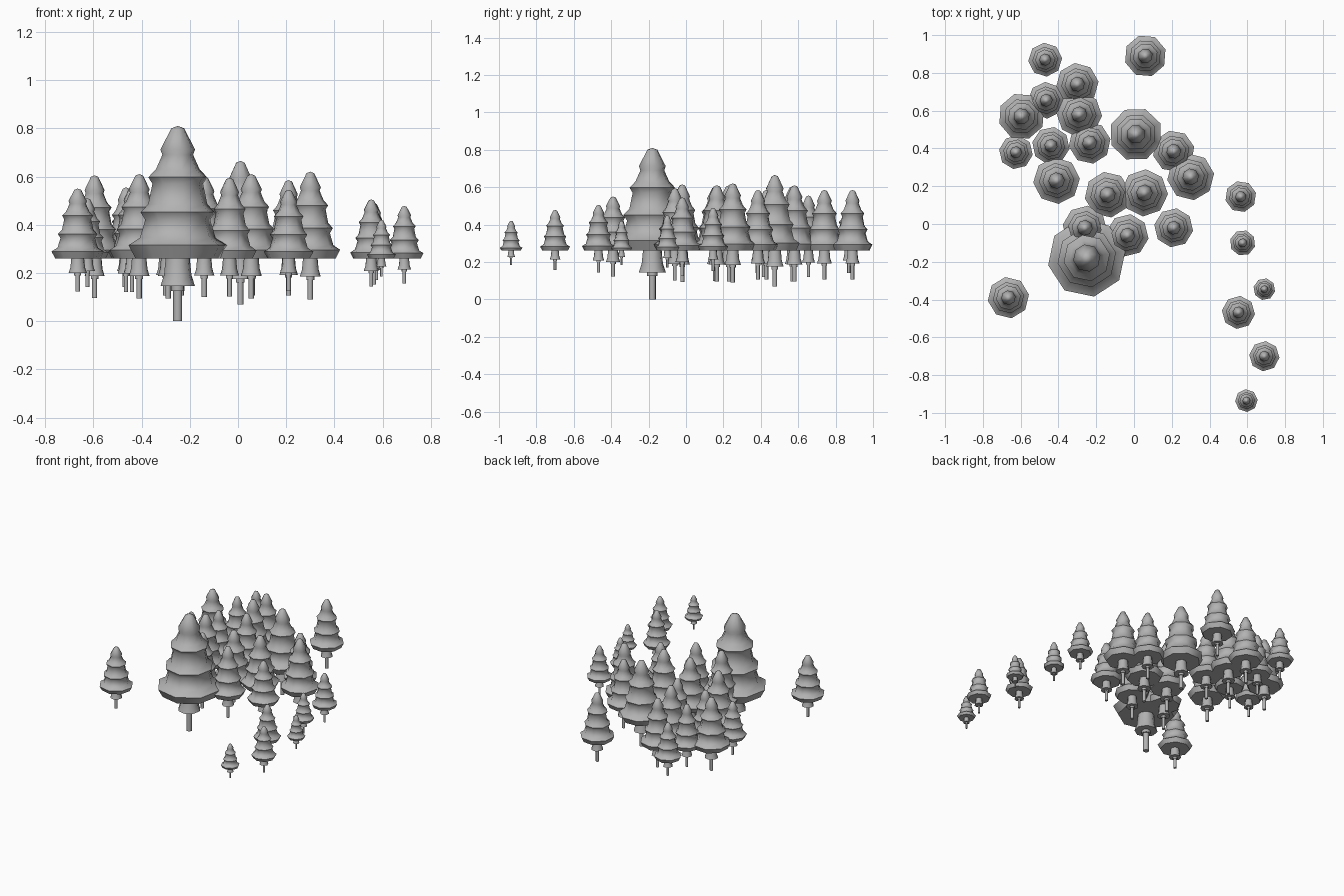
import bpy, bmesh, math, random

if "Cube" in bpy.data.objects:
    bpy.data.objects.remove(bpy.data.objects["Cube"])

random.seed(4)
SIDES = 8
SKIRT_Z = 0.26          # every tree is scaled about the level of its wide skirt

mat = bpy.data.materials.new("plain grey")
mat.diffuse_color = (0.45, 0.45, 0.45, 1)
mat.use_nodes = True
mat.node_tree.nodes["Principled BSDF"].inputs["Base Color"].default_value = mat.diffuse_color

# Profiles (radius, height) of the largest tree
FOLIAGE = [(0, .26), (.178, .26), (.208, .315), (.16, .345), (.137, .42),
           (.157, .452), (.125, .485), (.107, .57), (.124, .597), (.092, .63),
           (.065, .69), (.073, .712), (.027, .80), (0, .81)]
LOWER_SKIRT = [(0, .145), (.073, .145), (.058, .19), (.05, .27), (0, .27)]
TRUNK = [(0, 0), (.019, 0), (.019, .125), (.028, .125), (.028, .15), (0, .15)]
R0, H0 = .208, .55


def lathe(bm, profile, turn):
    """Spin a profile that starts and ends on the axis."""
    rings = []
    for r, z in profile:
        if r == 0:
            rings.append([bm.verts.new((0, 0, z))])
        else:
            rings.append([bm.verts.new((r * math.cos(turn + 2 * math.pi * i / SIDES),
                                        r * math.sin(turn + 2 * math.pi * i / SIDES), z))
                          for i in range(SIDES)])
    for a, b in zip(rings, rings[1:]):
        for i in range(SIDES):
            j = (i + 1) % SIDES
            if len(a) == 1:
                bm.faces.new((a[0], b[j], b[i]))
            elif len(b) == 1:
                bm.faces.new((a[i], a[j], b[0]))
            else:
                bm.faces.new((a[i], a[j], b[j], b[i]))


def part(name, profile, x, y, r, top, turn):
    bm = bmesh.new()
    lathe(bm, profile, turn)
    sr, sz = r / R0, (top - SKIRT_Z) / H0
    for v in bm.verts:
        v.co = (x + v.co.x * sr, y + v.co.y * sr, SKIRT_Z + (v.co.z - SKIRT_Z) * sz)
    bmesh.ops.recalc_face_normals(bm, faces=bm.faces)
    # smooth around the tree, crisp at the flat undersides
    for f in bm.faces:
        f.smooth = True
    for e in bm.edges:
        e.smooth = e.calc_face_angle(0) < math.radians(50)
    me = bpy.data.meshes.new(name)
    bm.to_mesh(me)
    bm.free()
    me.materials.append(mat)
    bpy.context.collection.objects.link(bpy.data.objects.new(name, me))


# x, y, skirt radius, top height
TREES = [
    (-.25, -.18, .208, .81),
    # dense grove
    (-.47, .87, .09, .51), (.06, .89, .112, .585), (-.30, .74, .113, .585),
    (-.465, .655, .097, .555), (-.595, .57, .124, .605), (-.29, .58, .121, .61),
    (-.625, .38, .09, .51), (-.44, .415, .1, .555), (-.235, .43, .112, .585),
    (.01, .475, .142, .665), (.21, .385, .111, .585), (.30, .25, .125, .62),
    (-.41, .23, .124, .61), (-.14, .155, .122, .60), (.055, .165, .125, .61),
    (-.26, -.02, .118, .615), (-.035, -.06, .113, .595), (.21, -.02, .104, .545),
    # lone tree and the trailing row of small ones
    (-.665, -.39, .11, .55), (.565, .145, .083, .49), (.575, -.10, .068, .45),
    (.69, -.345, .058, .42), (.553, -.468, .088, .505), (.69, -.70, .08, .478),
    (.595, -.935, .06, .42),
]
for x, y, r, top in TREES:
    turn = random.uniform(0, 2 * math.pi / SIDES)
    part("tree_foliage", FOLIAGE, x, y, r, top, turn)
    part("tree_lower_skirt", LOWER_SKIRT, x, y, r, top, turn)
    part("tree_trunk", TRUNK, x, y, r, top, turn)
